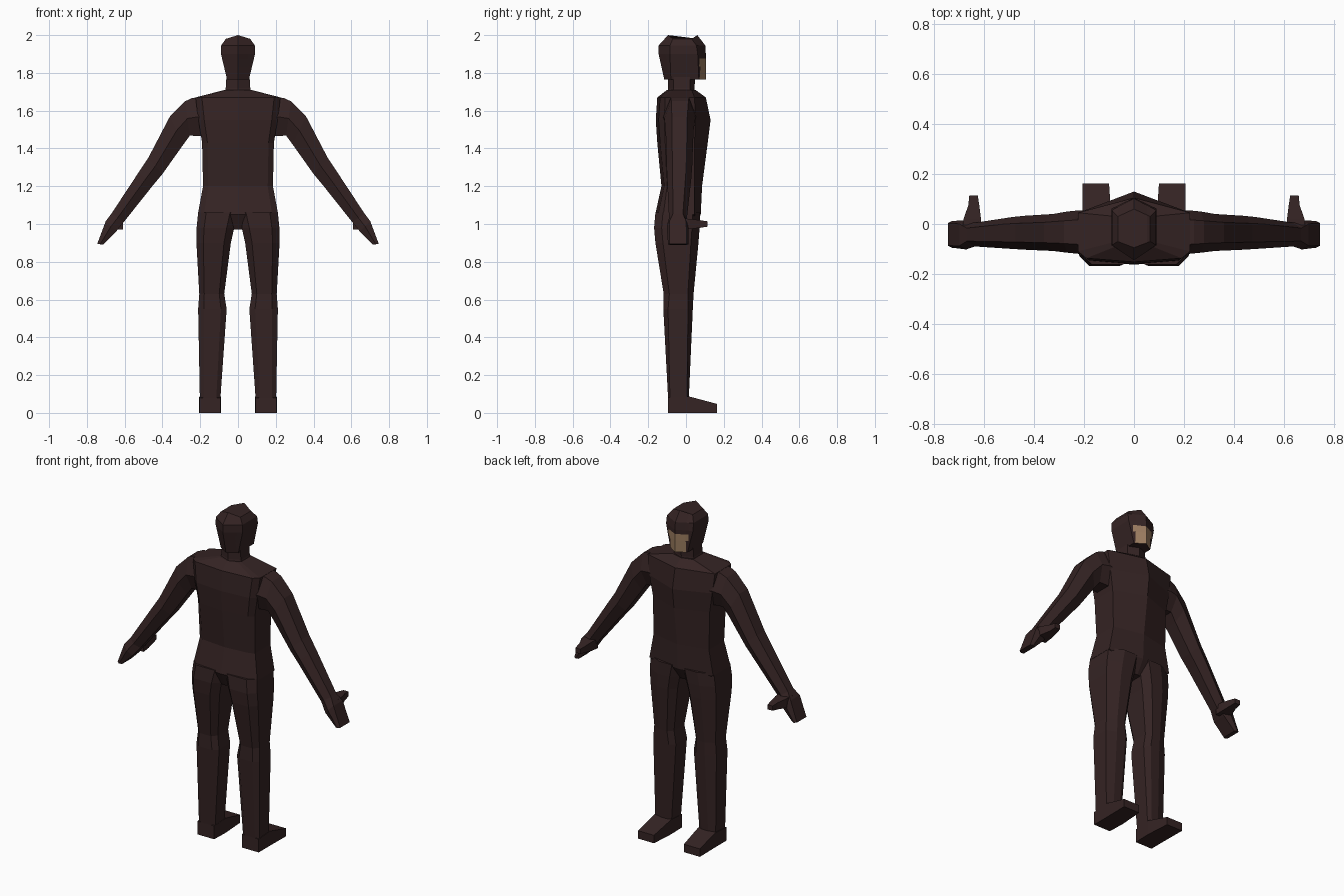
import bpy, bmesh
from mathutils import Vector


def material(name, rgb):
    m = bpy.data.materials.new(name)
    m.diffuse_color = (*rgb, 1)
    return m


SUIT = material("dark suit", (0.035, 0.017, 0.017))
SKIN = material("tan skin", (0.34, 0.21, 0.12))


def loft(name, rings, mirror=False):
    """Skin a list of equal-length point rings and cap both ends."""
    bm = bmesh.new()
    vs = [[bm.verts.new(p) for p in r] for r in rings]
    n = len(vs[0])
    for a, b in zip(vs, vs[1:]):
        for i in range(n):
            j = (i + 1) % n
            bm.faces.new((a[i], a[j], b[j], b[i]))
    bm.faces.new(vs[0])
    bm.faces.new(vs[-1])
    bmesh.ops.recalc_face_normals(bm, faces=bm.faces)
    me = bpy.data.meshes.new(name)
    bm.to_mesh(me)
    bm.free()
    me.materials.append(SUIT)
    ob = bpy.data.objects.new(name, me)
    bpy.context.collection.objects.link(ob)
    if mirror:
        ob.modifiers.new("mirror", 'MIRROR')
    return ob


def body_ring(z, w, yf, ys, yb, yc, crown=0.0):
    """Hexagon: ridge at yf (face side) and yc (rear), sides from ys to yb."""
    return [(0, yf, z + crown), (w, ys, z), (w, yb, z),
            (0, yc, z + crown), (-w, yb, z), (-w, ys, z)]


def torso_ring(z, w, yf, ys, yb, yc):
    k = w * 0.85
    return [(0, yf, z), (w, ys, z), (w, yb, z), (k, yc + 0.015, z), (0, yc, z),
            (-k, yc + 0.015, z), (-w, yb, z), (-w, ys, z)]


# Torso, from crotch to neck base
loft("torso", [torso_ring(*r) for r in (
    (0.97, 0.06, 0.03, 0.02, -0.09, -0.13),
    (1.05, 0.213, 0.078, 0.045, -0.12, -0.163),
    (1.20, 0.185, 0.085, 0.045, -0.10, -0.13),
    (1.43, 0.19, 0.115, 0.045, -0.11, -0.152),
    (1.55, 0.21, 0.13, 0.05, -0.115, -0.16),
    (1.67, 0.225, 0.105, 0.045, -0.11, -0.152),
    (1.71, 0.07, 0.05, 0.03, -0.07, -0.10))])

# Neck
loft("neck", [body_ring(*r) for r in (
    (1.68, 0.075, 0.05, 0.02, -0.07, -0.10),
    (1.72, 0.065, 0.045, 0.02, -0.065, -0.095),
    (1.80, 0.06, 0.05, 0.02, -0.065, -0.095))])

# Hooded head with a ridged face
head = loft("head", [body_ring(*r) for r in (
    (1.765, 0.058, 0.105, 0.068, -0.08, -0.115),
    (1.90, 0.09, 0.105, 0.062, -0.085, -0.145),
    (1.945, 0.089, 0.102, 0.055, -0.085, -0.145),
    (1.98, 0.065, 0.06, 0.03, -0.07, -0.095, 0.02))])

# Face opening: cut the front of the head, colour the cut area
bm = bmesh.new()
bm.from_mesh(head.data)
for co, no in (((0, 0, 1.875), (0, 0, 1)), ((0, 0, 1.835), (0, 0, 1)),
               ((0.052, 0, 0), (1, 0, 0)), ((-0.052, 0, 0), (1, 0, 0)),
               ((0.066, 0, 0), (1, 0, 0)), ((-0.066, 0, 0), (1, 0, 0))):
    bmesh.ops.bisect_plane(bm, geom=bm.verts[:] + bm.edges[:] + bm.faces[:],
                           plane_co=co, plane_no=no)
for f in bm.faces:
    c = f.calc_center_median()
    half = 0.066 if c.z > 1.835 else 0.052
    if f.normal.y > 0.5 and c.y > 0.05 and c.z < 1.875 and abs(c.x) < half:
        f.material_index = 1
bm.to_mesh(head.data)
bm.free()
head.data.materials.append(SKIN)


def leg_ring(z, xi, xo, yc, yf, r):
    """Box section with soft corners towards the back and front."""
    d = (xo - xi) * 0.2
    return [(xi, yc + r, z), (xi + d, yc, z), (xo - d, yc, z), (xo, yc + r, z),
            (xo, yf - r, z), (xo - d * 2, yf, z), (xi + d, yf, z), (xi, yf - r, z)]


# Legs
loft("leg", [leg_ring(*r) for r in (
    (1.06, 0.0, 0.211, -0.162, 0.075, 0.04),
    (0.98, 0.02, 0.219, -0.169, 0.072, 0.04),
    (0.90, 0.038, 0.22, -0.162, 0.066, 0.04),
    (0.63, 0.073, 0.205, -0.118, 0.04, 0.03),
    (0.55, 0.06, 0.211, -0.12, 0.036, 0.025),
    (0.08, 0.093, 0.202, -0.095, 0.015, 0.01),
    (0.03, 0.093, 0.205, -0.095, 0.015, 0.01))], True)

# Feet, pointing towards +y
loft("foot", [[(a, y, 0), (b, y, 0), (b, y, h), (a, y, h)] for y, a, b, h in (
    (-0.095, 0.093, 0.205, 0.08),
    (0.012, 0.09, 0.205, 0.088),
    (0.163, 0.10, 0.207, 0.048))], True)


def arm_ring(top, low, yb, yf, k=0.55):
    """Hexagon around an arm, given its upper and lower (x, z) outline."""
    u, l = Vector((top[0], 0, top[1])), Vector((low[0], 0, low[1]))
    mid, yc, h = (u + l) / 2, (yb + yf) / 2, (yf - yb) / 2
    at = lambda p, y: (p.x, y, p.z)
    return [at(u, yc + h * k), at(mid, yf), at(l, yc + h * k),
            at(l, yc - h * k), at(mid, yb), at(u, yc - h * k)]


# Arms with hands
loft("arm", [arm_ring(*r) for r in (
    ((0.15, 1.672), (0.15, 1.45), -0.125, 0.055),
    ((0.24, 1.668), (0.195, 1.465), -0.12, 0.055),
    ((0.28, 1.65), (0.255, 1.468), -0.115, 0.05),
    ((0.36, 1.57), (0.29, 1.42), -0.108, 0.04),
    ((0.475, 1.35), (0.40, 1.265), -0.103, 0.033),
    ((0.525, 1.275), (0.45, 1.205), -0.10, 0.028),
    ((0.67, 1.055), (0.605, 1.01), -0.09, 0.005),
    ((0.70, 1.015), (0.645, 0.96), -0.102, 0.015, 0.75),
    ((0.745, 0.895), (0.715, 0.89), -0.095, 0.012, 0.85))], True)

# Thumbs
loft("thumb", [[(x - w, y, z - h), (x + w, y, z - h), (x + w, y, z + h), (x - w, y, z + h)]
               for x, y, z, w, h in (
    (0.65, -0.03, 1.0, 0.04, 0.03),
    (0.648, 0.02, 1.0, 0.035, 0.027),
    (0.642, 0.075, 1.0, 0.022, 0.02),
    (0.643, 0.115, 1.0, 0.017, 0.014))], True)
